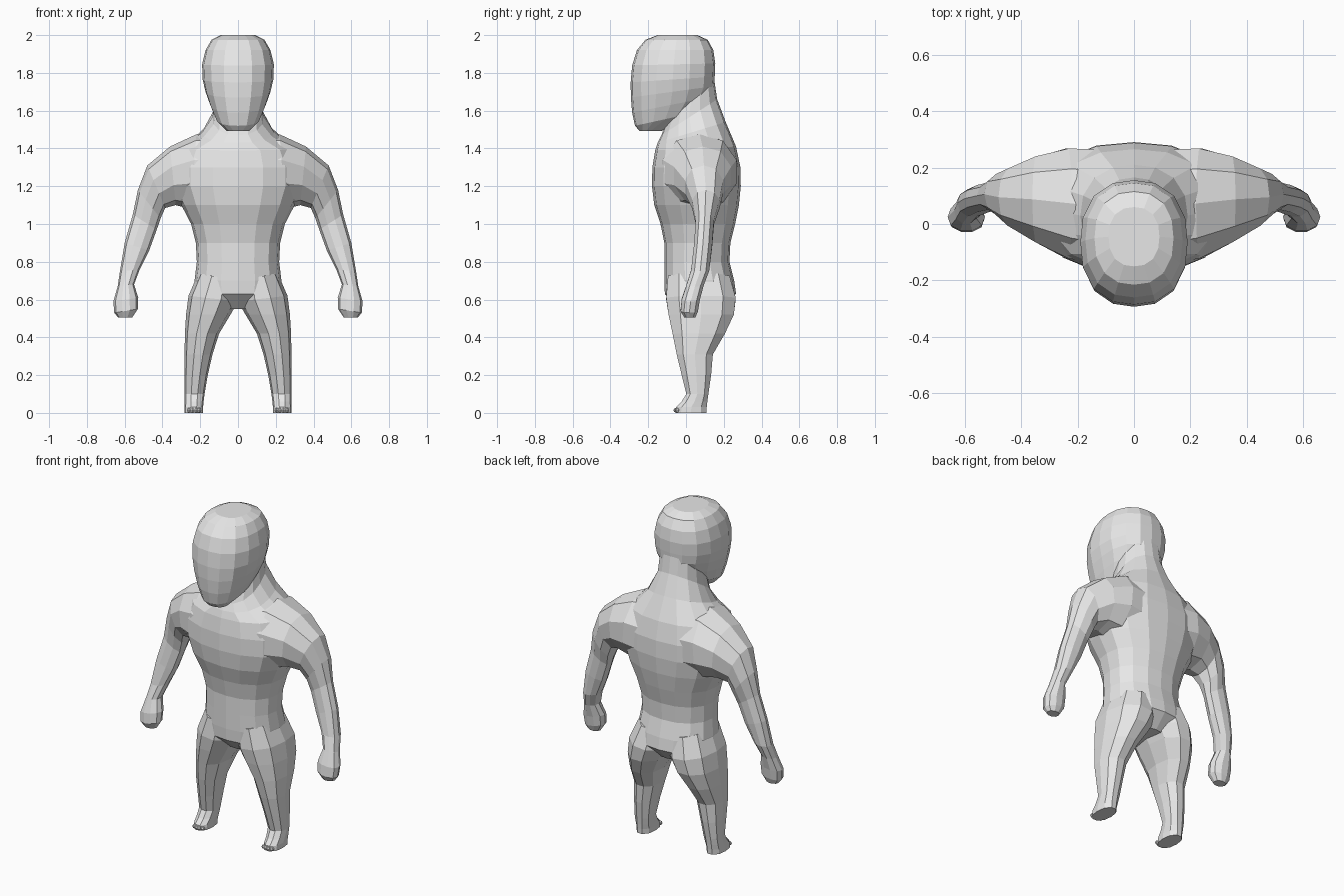
import bpy, bmesh, math
from mathutils import Vector

skin = bpy.data.materials.new("light_grey")
skin.diffuse_color = (0.8, 0.8, 0.8, 1)


def finish(name, bm, mirror=False):
    bmesh.ops.recalc_face_normals(bm, faces=bm.faces)
    me = bpy.data.meshes.new(name)
    bm.to_mesh(me)
    bm.free()
    me.materials.append(skin)
    ob = bpy.data.objects.new(name, me)
    bpy.context.collection.objects.link(ob)
    if mirror:
        ob.modifiers.new("mirror", 'MIRROR').use_mirror_merge = False
    return ob


def loft(name, rings, sides, power=2.0, mirror=False):
    """Skin closed superellipse rings, each given as (centre, axis_u, axis_v)."""
    bm = bmesh.new()
    rows = []
    for c, u, v in rings:
        row = []
        for i in range(sides):
            a = 2 * math.pi * i / sides
            ca, sa = math.cos(a), math.sin(a)
            k = (abs(ca) ** power + abs(sa) ** power) ** (-1 / power)
            row.append(bm.verts.new(c + u * ca * k + v * sa * k))
        rows.append(row)
    for a, b in zip(rows, rows[1:]):
        for i in range(sides):
            j = (i + 1) % sides
            bm.faces.new((a[i], a[j], b[j], b[i]))
    bm.faces.new(rows[0])
    bm.faces.new(rows[-1])
    return finish(name, bm, mirror)


def trunk_ring(fy, fz, by, bz, hw):
    """Ring from its front point, back point and half width."""
    f, b = Vector((0, fy, fz)), Vector((0, by, bz))
    return (f + b) / 2, (f - b) / 2, Vector((hw, 0, 0))


def limb_ring(ox, oz, ix, iz, fy, by):
    """Ring from its outer point, inner point and depth range."""
    y = (fy + by) / 2
    o, i = Vector((ox, y, oz)), Vector((ix, y, iz))
    return (o + i) / 2, (o - i) / 2, Vector((0, (by - fy) / 2, 0))


# Head, crown to chin
loft("head", [trunk_ring(*r) for r in (
    (-.15, 2.0, .06, 2.0, .09),
    (-.215, 1.975, .115, 1.975, .14),
    (-.26, 1.92, .145, 1.92, .172),
    (-.285, 1.84, .155, 1.85, .19),
    (-.293, 1.75, .152, 1.78, .187),
    (-.292, 1.67, .148, 1.73, .172),
    (-.285, 1.59, .12, 1.67, .147),
    (-.27, 1.52, .05, 1.59, .115),
    (-.245, 1.492, -.13, 1.492, .06))], 16, 2.4)

# Torso, pelvis to neck
loft("torso", [trunk_ring(*r) for r in (
    (-.03, .55, .19, .55, .10),
    (-.112, .63, .265, .63, .22),
    (-.115, .70, .255, .70, .23),
    (-.115, .80, .23, .80, .218),
    (-.115, .90, .235, .90, .223),
    (-.135, 1.0, .26, 1.0, .248),
    (-.168, 1.1, .28, 1.1, .30),
    (-.18, 1.2, .29, 1.2, .34),
    (-.178, 1.3, .288, 1.3, .34),
    (-.163, 1.39, .265, 1.41, .30),
    (-.15, 1.43, .21, 1.54, .19),
    (-.13, 1.47, .165, 1.66, .135),
    (-.10, 1.55, .15, 1.76, .125))], 16, 2.3)

# Arms, chest to fist
loft("arms", [limb_ring(*r) for r in (
    (.10, 1.48, .10, 1.05, -.15, .27),
    (.22, 1.475, .25, 1.08, -.13, .275),
    (.36, 1.41, .33, 1.10, -.07, .245),
    (.48, 1.31, .385, 1.085, -.01, .20),
    (.53, 1.18, .41, 1.03, .03, .18),
    (.557, 1.05, .43, .97, .05, .15),
    (.60, .90, .47, .86, .04, .14),
    (.625, .75, .52, .76, .025, .125),
    (.637, .67, .55, .68, 0, .095),
    (.66, .59, .528, .61, -.025, .075),
    (.655, .53, .53, .55, -.03, .065),
    (.635, .505, .56, .505, -.01, .05))], 10, 2.2, True)

# Legs, hip to sole
loft("legs", [limb_ring(*r) for r in (
    (.21, .74, .0, .70, -.10, .235),
    (.262, .62, .0, .59, -.11, .268),
    (.275, .52, .04, .52, -.097, .258),
    (.281, .42, .10, .42, -.075, .21),
    (.283, .31, .135, .31, -.052, .145),
    (.284, .20, .16, .20, -.025, .135),
    (.284, .10, .177, .10, 0, .12),
    (.284, .06, .182, .06, -.025, .115),
    (.284, .03, .185, .03, -.055, .112),
    (.284, .0, .186, .0, -.058, .11))], 10, 2.4, True)

# Toes
bm = bmesh.new()
for x, y in ((.205, -.045), (.223, -.053), (.241, -.053), (.259, -.046)):
    made = bmesh.ops.create_uvsphere(bm, u_segments=6, v_segments=4, radius=.013)
    bmesh.ops.translate(bm, verts=made["verts"], vec=(x, y, .014))
finish("toes", bm, True)
